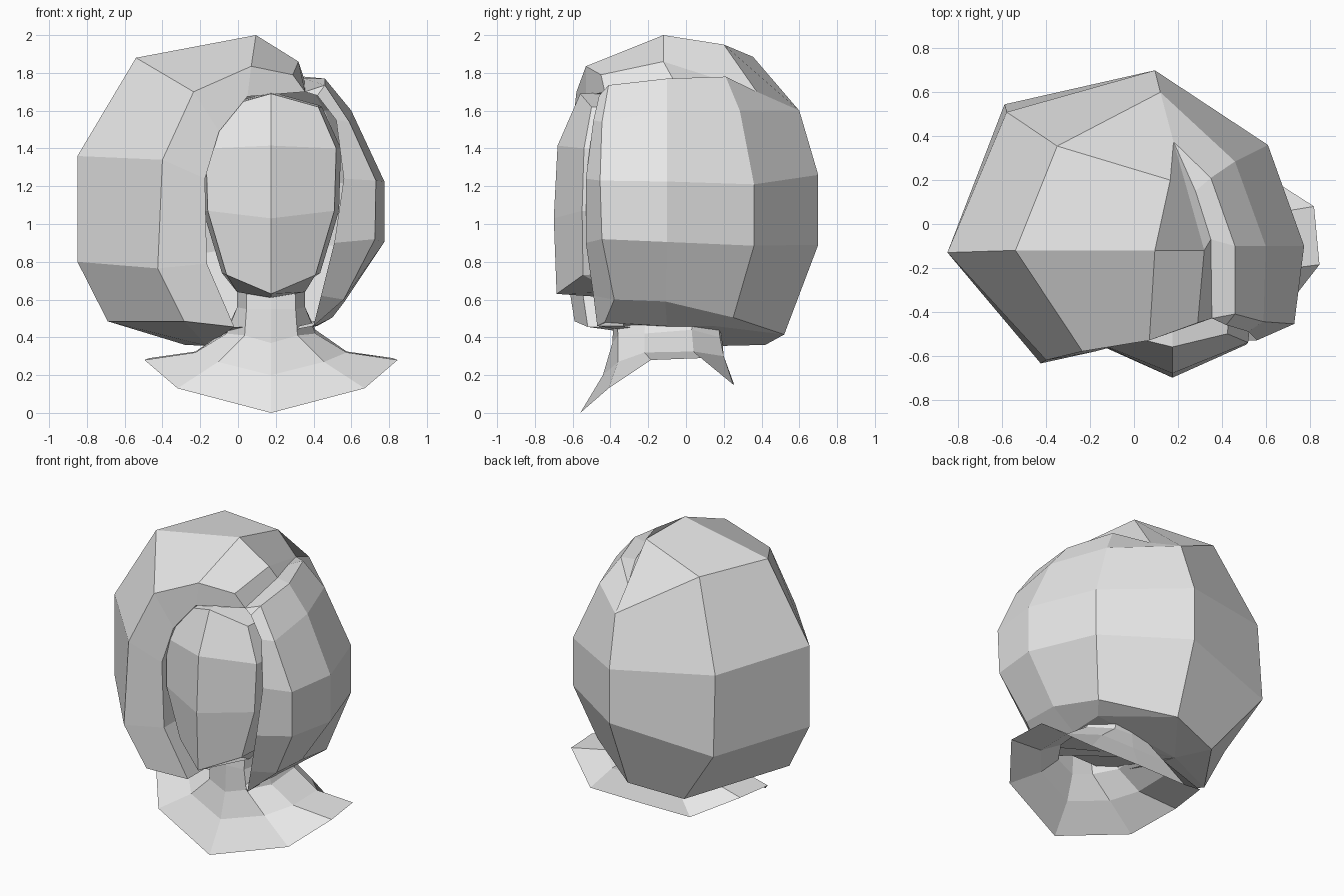
import bpy, bmesh

cube = bpy.data.objects.get("Cube")
if cube:
    bpy.data.objects.remove(cube, do_unlink=True)

# One plain clay colour for everything
grey = bpy.data.materials.new("light_grey")
grey.use_nodes = True
grey.diffuse_color = (0.8, 0.8, 0.8, 1)
grey.node_tree.nodes["Principled BSDF"].inputs["Base Color"].default_value = (0.8, 0.8, 0.8, 1)

CX = 0.175  # symmetry plane of face, neck and collar


class Part:
    """Collects faces given by corner points, sharing equal corners."""
    def __init__(self):
        self.bm = bmesh.new()
        self.verts = {}

    def face(self, pts):
        vs = []
        for p in pts:
            key = tuple(round(c, 4) for c in p)
            if key not in self.verts:
                self.verts[key] = self.bm.verts.new(key)
            if self.verts[key] not in vs:
                vs.append(self.verts[key])
        if len(vs) > 2 and not self.bm.faces.get(vs):
            self.bm.faces.new(vs)

    def loft(self, rows):
        for a, b in zip(rows, rows[1:]):
            for i in range(len(a) - 1):
                self.face([a[i], a[i + 1], b[i + 1], b[i]])

    def finish(self, name):
        bmesh.ops.recalc_face_normals(self.bm, faces=self.bm.faces[:])
        mesh = bpy.data.meshes.new(name)
        self.bm.to_mesh(mesh)
        self.bm.free()
        mesh.materials.append(grey)
        obj = bpy.data.objects.new(name, mesh)
        bpy.context.collection.objects.link(obj)


def mirrored(half):
    """Full row from a half row that starts on the symmetry plane."""
    right = [(CX - x, y, z) for x, y, z in reversed(half)]
    left = [(CX + x, y, z) for x, y, z in half]
    return right + left


def inward(row, y=-0.33):
    return [(p[0], y, p[2]) for p in row]


# Hair: strips running from the parting down to the hem
hair = Part()
r_inner = [(.355, -.43, 1.70), (.05, -.53, 1.675), (-.10, -.56, 1.49),
           (-.175, -.58, 1.24), (-.165, -.57, .79), (-.02, -.52, .455)]
r_front = [(.29, -.45, 1.79), (.07, -.53, 1.835), (-.235, -.58, 1.70),
           (-.40, -.62, 1.34), (-.425, -.635, .765), (-.285, -.59, .485)]
r_mid = [(.32, -.12, 1.86), (.095, -.12, 2.0), (-.54, -.12, 1.88),
         (-.85, -.13, 1.36), (-.85, -.13, .80), (-.69, -.14, .485)]
notch = (.18, .375, 1.70)
r_back = [notch, (.165, .2, 1.95), (-.35, .355, 1.885),
          (-.58, .51, 1.325), (-.59, .545, .78), (-.28, .42, .36)]
centre_back = [notch, notch, (.12, .60, 1.60), (.095, .70, 1.26),
               (.095, .70, .89), (.08, .52, .415)]
l_back = [(.28, .15, 1.76), (.35, .21, 1.78), (.46, .285, 1.60), (.61, .36, 1.21),
          (.61, .36, .885), (.5, .25, .505), (.42, .15, .46)]
l_mid = [(.35, -.07, 1.77), (.46, -.1, 1.77), (.60, -.1, 1.60), (.775, -.1, 1.225),
         (.775, -.1, .905), (.565, -.11, .59), (.41, -.1, .46)]
l_front = [r_inner[0], (.46, -.41, 1.735), (.59, -.445, 1.54), (.73, -.455, 1.23),
           (.725, -.445, .92), (.56, -.38, .60), (.41, -.43, .48)]
l_inner = [r_inner[0], (.42, -.46, 1.68), (.52, -.49, 1.55), (.56, -.53, 1.24),
           (.51, -.53, .90), (.44, -.49, .62), (.40, -.47, .46)]
r_rim, l_rim = inward(r_inner), inward(l_inner)
hair.loft([r_rim, r_inner, r_front, r_mid, r_back, centre_back])
hair.loft([centre_back + centre_back[-1:], l_back, l_mid, l_front, l_inner, l_rim])

# Step down at the parting
hair.face([notch, r_mid[0], l_mid[0], l_back[0]])
hair.face([r_mid[0], r_front[0], r_inner[0], l_mid[0]])

# Underside of the hair
hem = [row[-1] for row in (r_rim, r_inner, r_front, r_mid, r_back, centre_back,
                           l_back, l_mid, l_front, l_inner, l_rim)]
for a, b in zip(hem, hem[1:] + hem[:1]):
    hair.face([a, b, (-.165, .2, .355)])
hair.finish("hair")

# Face: half rows of centre, cheek and temple, then the jaw underside
face = Part()
face.loft([mirrored(r) for r in (
    [(0, -.32, 1.70), (.25, -.32, 1.63), (.25, -.3, 1.63)],
    [(0, -.56, 1.69), (.25, -.50, 1.62), (.27, -.3, 1.62)],
    [(0, -.68, 1.415), (.345, -.54, 1.40), (.37, -.3, 1.40)],
    [(0, -.70, 1.03), (.335, -.55, 1.07), (.36, -.3, 1.07)],
    [(0, -.685, .63), (.235, -.545, .73), (.26, -.3, .74)],
    [(0, -.40, .61), (.18, -.38, .64), (.2, -.2, .70)])])
face.finish("face")

# Neck flaring into an open collar
neck = Part()
rings = [mirrored(r) for r in (
    [(0, -.38, .63), (.13, -.36, .63), (.18, -.2, .68), (.18, .05, .70), (.1, .15, .70), (0, .16, .70)],
    [(0, -.38, .55), (.13, -.37, .55), (.18, -.21, .56), (.18, .04, .56), (.1, .16, .56), (0, .17, .56)],
    [(0, -.39, .37), (.14, -.36, .41), (.235, -.22, .42), (.235, .03, .44), (.13, .18, .40), (0, .19, .40)],
    [(0, -.44, .20), (.28, -.36, .27), (.40, -.22, .32), (.40, .04, .325), (.25, .20, .30), (0, .20, .30)],
    [(0, -.56, 0), (.495, -.41, .13), (.67, -.185, .28), (.645, .08, .29), (.38, .25, .15), (0, .255, .15)])]
neck.loft(rings)
neck.finish("neck_and_collar")
